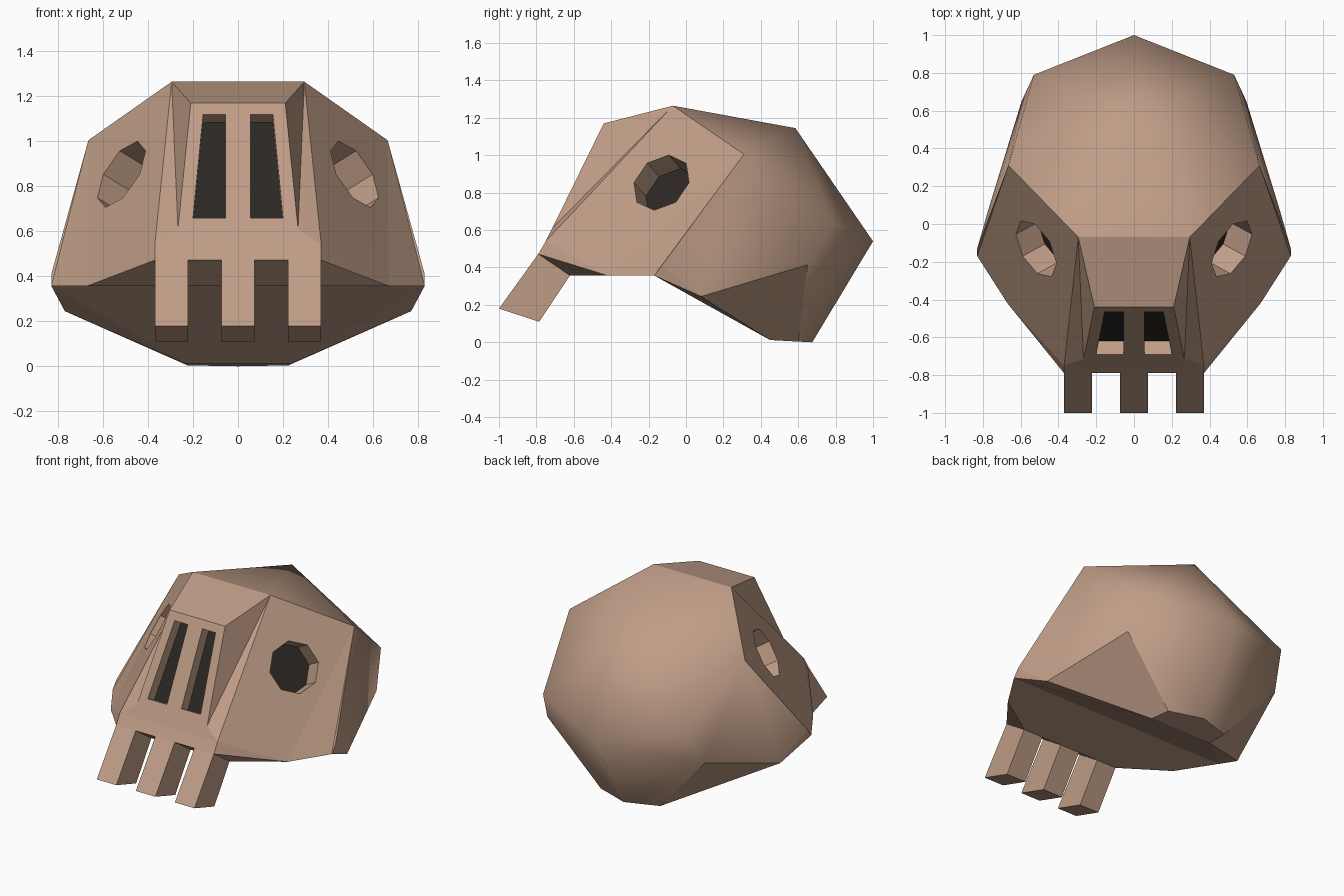
import bpy, bmesh, math
from mathutils import Vector

if "Cube" in bpy.data.objects:
    bpy.data.objects.remove(bpy.data.objects["Cube"])


def material(name, rgb):
    m = bpy.data.materials.new(name)
    m.diffuse_color = (*rgb, 1)
    m.use_nodes = True
    m.node_tree.nodes["Principled BSDF"].inputs["Base Color"].default_value = m.diffuse_color
    return m


bone = material("bone", (0.52, 0.335, 0.24))
hollow = material("hollow", (0.025, 0.02, 0.017))


def finish(bm, name):
    bmesh.ops.recalc_face_normals(bm, faces=bm.faces)
    me = bpy.data.meshes.new(name)
    bm.to_mesh(me)
    bm.free()
    me.materials.append(bone)
    me.materials.append(hollow)
    ob = bpy.data.objects.new(name, me)
    bpy.context.collection.objects.link(ob)
    return ob


def prism(name, near, offset, dark_end=False):
    """Loop of points swept along an offset; the far cap may be dark."""
    bm = bmesh.new()
    a = [bm.verts.new(p) for p in near]
    b = [bm.verts.new(Vector(p) + offset) for p in near]
    bm.faces.new(a)
    cap = bm.faces.new(b)
    cap.material_index = int(dark_end)
    for i in range(len(a)):
        j = (i + 1) % len(a)
        bm.faces.new((a[i], a[j], b[j], b[i]))
    return finish(bm, name)


# Skull corners on the right side; lower-case letters are their mirror images
corners = {
    "A": (.21, -.44, 1.17), "B": (.295, -.07, 1.265),    # brow, crown front
    "N": (.267, -.715, .61), "J": (.37, -.75, .54),      # nose base, upper jaw
    "T": (.37, -.79, .472), "V": (.37, -.62, .357),      # tooth roots
    "U": (.67, -.42, .357), "W": (.83, -.17, .357),      # cheek underside
    "S": (.83, -.13, .41), "D": (.665, .31, 1.005),      # cheek, temple
    "R": (.77, .08, .245), "P": (.595, .65, .415),       # neck notch
    "F": (.235, .45, .012), "G": (.225, .6, .004),       # base
    "Q": (.53, .79, .64),                                # back of the side
    "C": (0, .585, 1.145), "K": (0, 1, .54), "H": (0, .675, 0),
}
centre_faces = "ABba ANna NJjn JTtj TVvt VUWwuv WFfw FGHgf".split()
side_faces = "ABN BNJ BJU BUD DUW DWS JTU TUV WSR WRF RFGP".split()
cranium_faces = "BDC DQC QCK QPK DPQ DRP SDR PGHK".split()

bm = bmesh.new()
verts = {}
for key, (x, y, z) in corners.items():
    verts[key] = bm.verts.new((x, y, z))
    verts[key.lower()] = bm.verts.new((-x, y, z)) if x else verts[key]


def face(word, smooth):
    bm.faces.new([verts[c] for c in word]).smooth = smooth


for w in centre_faces:
    face(w, False)
face("BCb", True)
for group, smooth in ((side_faces, False), (cranium_faces, True)):
    for w in group:
        face(w, smooth)
        face(w.swapcase(), smooth)
skull = finish(bm, "skull")


def recess(name, loop, inward, depth):
    near = [Vector(p) - inward * .12 for p in loop]
    cutter = prism(name, near, inward * (depth + .12), dark_end=True)
    cutter.hide_render = True
    cutter.hide_viewport = True
    mod = skull.modifiers.new(name, "BOOLEAN")
    mod.operation = "DIFFERENCE"
    mod.solver = "EXACT"
    mod.object = cutter


# Eye sockets and nose slots
for side, tag in ((1, "right"), (-1, "left")):
    normal = Vector((.766, -.42, .475)).normalized()
    u = normal.cross(Vector((0, 0, 1))).normalized()
    v = u.cross(normal)
    ring = [Vector((.525, -.135, .858)) + .168 * (math.cos(t) * u + math.sin(t) * v)
            for t in (i * math.pi / 4 for i in range(8))]
    flip = Vector((side, 1, 1))
    recess("eye_cutter_" + tag, [p * flip for p in ring], -normal * flip, .16)
    slot = [(.055, .66), (.2, .66), (.155, 1.12), (.055, 1.12)]
    recess("nose_cutter_" + tag,
           [(side * x, -.44 - (1.17 - z) * .492, z) for x, z in slot],
           Vector((0, .897, -.44)), .08)

# Teeth
profile = [(-.79, .472), (-1, .18), (-.785, .11), (-.62, .357)]
for x, tag in ((-.37, "left"), (-.074, "middle"), (.222, "right")):
    prism("tooth_" + tag, [(x, y, z) for y, z in profile], Vector((.148, 0, 0)))
